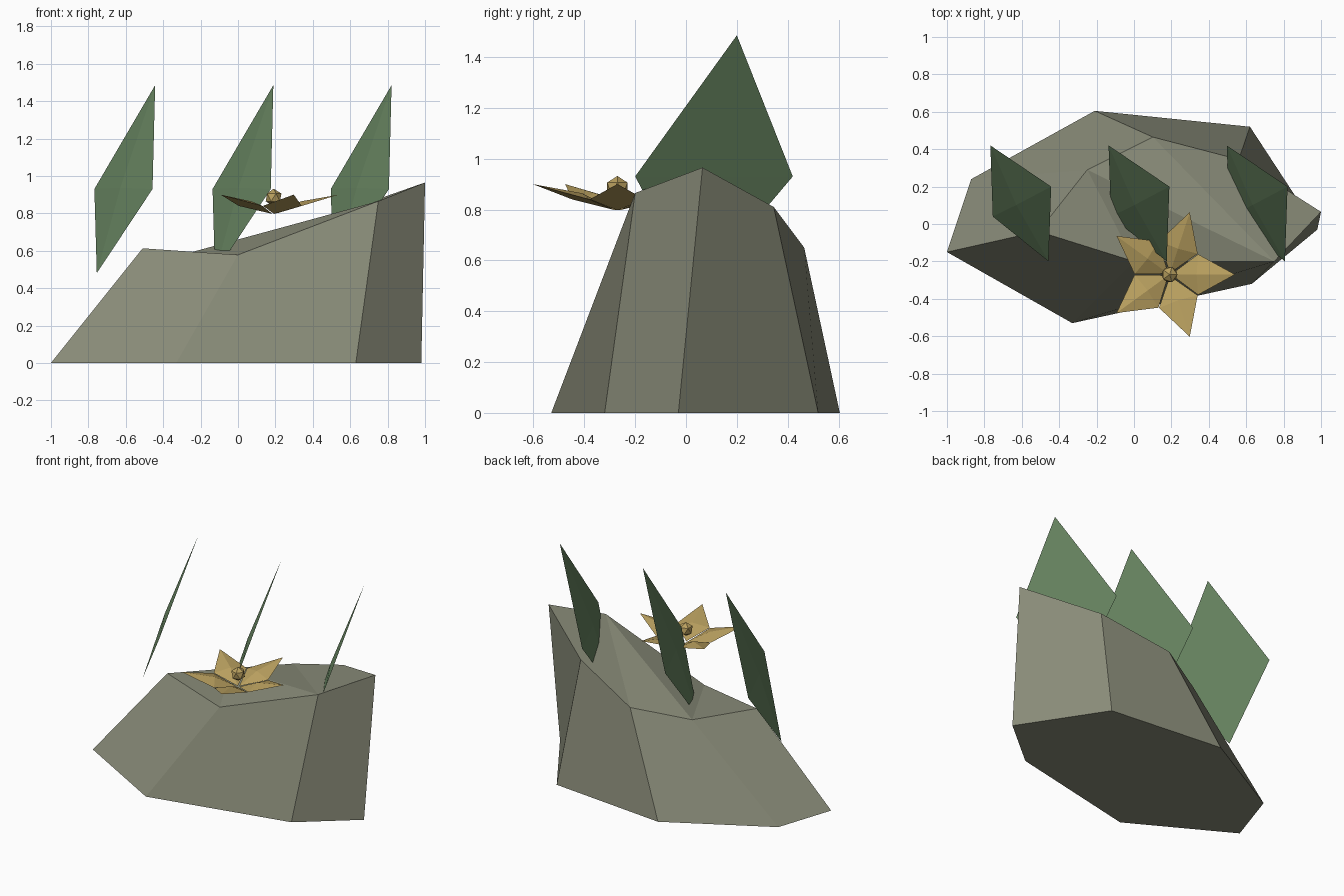
import bpy, math
from mathutils import Vector

if "Cube" in bpy.data.objects:
    bpy.data.objects.remove(bpy.data.objects["Cube"])


def material(name, rgb):
    m = bpy.data.materials.new(name)
    m.diffuse_color = (*rgb, 1)
    m.use_nodes = True
    m.node_tree.nodes["Principled BSDF"].inputs["Base Color"].default_value = m.diffuse_color
    return m


STONE = material("stone grey", (0.25, 0.26, 0.19))
GREEN = material("leaf green", (0.14, 0.24, 0.122))
GOLD = material("petal gold", (0.485, 0.35, 0.114))


def mesh_object(name, verts, faces, mat):
    me = bpy.data.meshes.new(name)
    me.from_pydata(verts, [], faces)
    me.materials.append(mat)
    ob = bpy.data.objects.new(name, me)
    bpy.context.collection.objects.link(ob)
    return ob


def kite(name, tip, left, base, right, bulge, mat):
    """Thin kite, flat behind, with a low four-sided bulge on its face."""
    tip, left, base, right = map(Vector, (tip, left, base, right))
    normal = (tip - base).cross(left - right).normalized()
    middle = (left + right) / 2 + normal * bulge
    faces = [(0, 1, 4), (1, 2, 4), (2, 3, 4), (3, 0, 4),
             (0, 3, 1), (1, 3, 2)]
    return mesh_object(name, [tip, left, base, right, middle], faces, mat)


# Rock: seven-sided foot and a sloping, faceted top
foot = [(0.63, -0.32), (0.98, -0.03), (0.62, 0.52), (-0.21, 0.605),
        (-0.87, 0.24), (-1.0, -0.15), (-0.33, -0.53)]
crown = [(0.75, -0.20, 0.865), (1.0, 0.065, 0.965), (0.56, 0.345, 0.81),
         (0.10, 0.465, 0.65), (-0.25, 0.29, 0.592), (-0.51, -0.04, 0.613),
         (0.0, -0.20, 0.578)]
n = len(foot)
faces = [tuple(reversed(range(n)))]
for i in range(n):
    j = (i + 1) % n
    faces.append((i, j, n + j, n + i))
faces += [tuple(n + k for k in tri) for tri in
          ((0, 1, 2), (0, 2, 3), (0, 3, 4), (0, 4, 6), (4, 5, 6))]
mesh_object("rock", [(x, y, 0) for x, y in foot] + crown, faces, STONE)

# Leaves: three identical leaning blades in a row
for i in range(3):
    s = Vector((0.632 * i, 0, 0))
    kite(f"leaf_{i + 1}",
         s + Vector((-0.443, 0.20, 1.485)), s + Vector((-0.768, 0.42, 0.93)),
         s + Vector((-0.755, 0.04, 0.48)), s + Vector((-0.457, -0.20, 0.93)),
         0.02, GREEN)

# Flower: five petals rising outward around a small faceted ball
cx, cy = 0.19, -0.27


def around(radius, degrees, z):
    a = math.radians(degrees)
    return (cx + radius * math.cos(a), cy + radius * math.sin(a), z)


for i in range(5):
    a = 72 * i
    kite(f"petal_{i + 1}", around(0.35, a, 0.90), around(0.187, a + 35.5, 0.84),
         around(0.008, a, 0.797), around(0.187, a - 35.5, 0.84), 0.025, GOLD)

bpy.ops.mesh.primitive_ico_sphere_add(subdivisions=1, radius=0.047,
                                      location=(cx, cy, 0.885))
ball = bpy.context.object
ball.name = "flower_centre"
ball.data.materials.append(GOLD)
